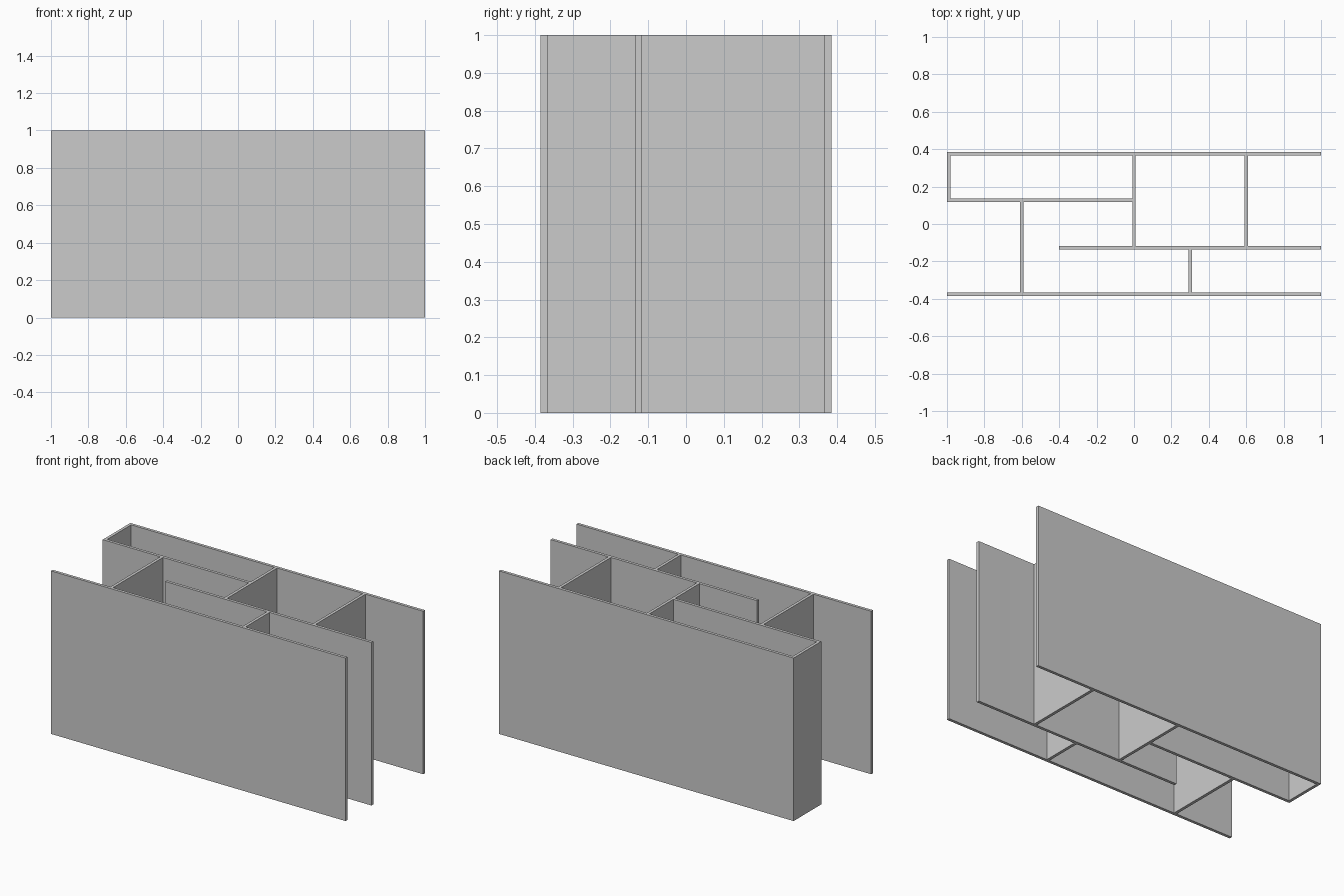
import bpy

if "Cube" in bpy.data.objects:
    bpy.data.objects.remove(bpy.data.objects["Cube"])

T = 0.018   # panel thickness
H = 1.0     # panel height


def panel(name, x0, x1, y0, y1):
    bpy.ops.mesh.primitive_cube_add(size=1, location=((x0 + x1) / 2, (y0 + y1) / 2, H / 2))
    ob = bpy.context.object
    ob.name = name
    ob.scale = (x1 - x0, y1 - y0, H)
    bpy.ops.object.transform_apply(location=False, rotation=False, scale=True)


def long_panel(name, x0, x1, y):
    panel(name, x0, x1, y - T / 2, y + T / 2)


def divider(name, x, y0, y1):
    panel(name, x - T / 2, x + T / 2, y0, y1)


# Four long panels running along x
BACK, UPPER, LOWER, FRONT = 0.376, 0.126, -0.126, -0.376
h = T / 2
long_panel("back_panel", -1, 1, BACK)
long_panel("upper_shelf", -1, -h, UPPER)
long_panel("lower_shelf", -0.4, 1, LOWER)
long_panel("front_panel", -1, 1, FRONT)

# Cross dividers fitted between the long panels
divider("end_panel", -1 + h, UPPER + h, BACK - h)
divider("centre_divider", 0, LOWER + h, BACK - h)
divider("right_divider", 0.6, LOWER + h, BACK - h)
divider("left_divider", -0.6, FRONT + h, UPPER - h)
divider("front_divider", 0.3, FRONT + h, LOWER - h)
